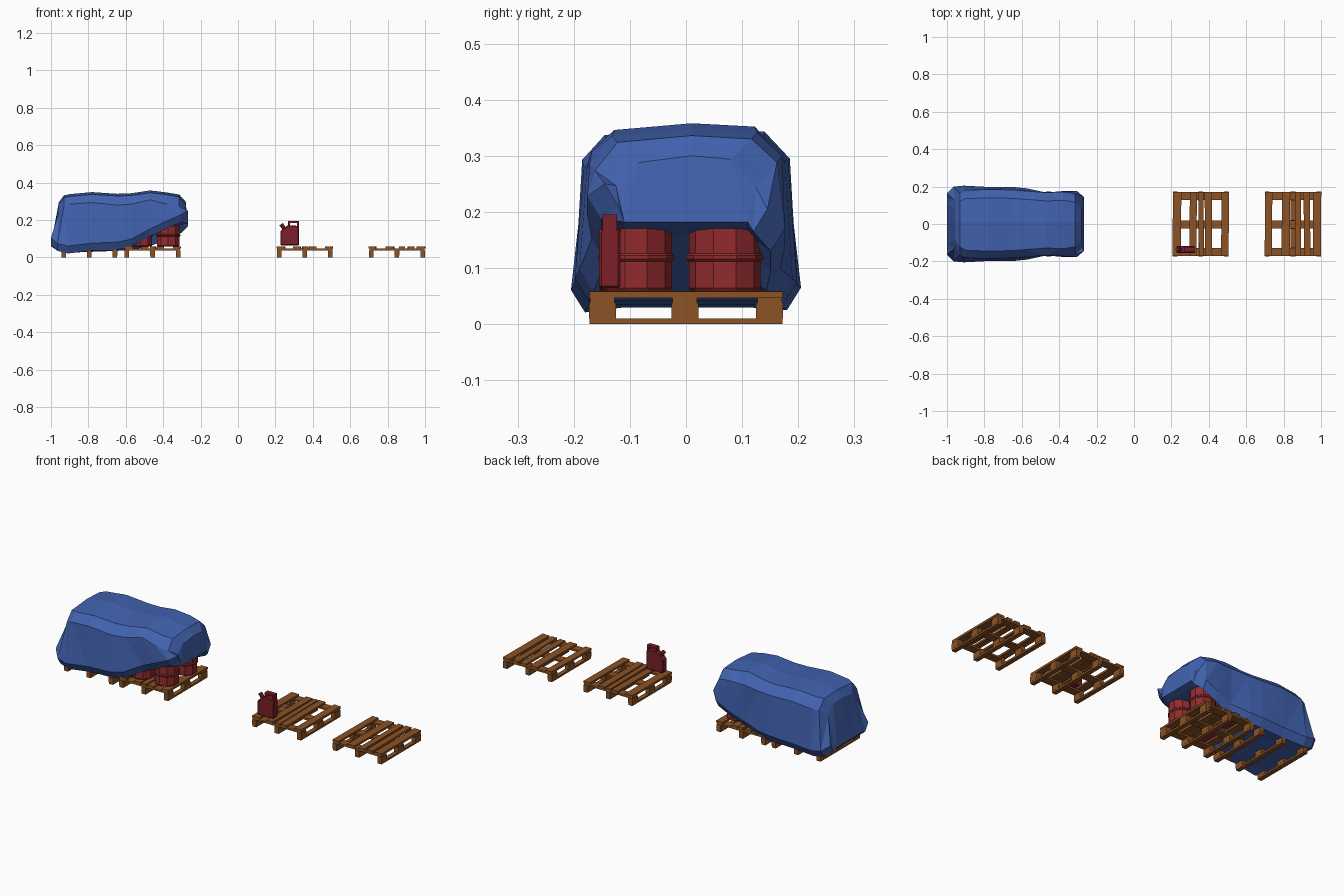
import bpy, bmesh, math, random
from mathutils import Matrix, Vector

if "Cube" in bpy.data.objects:
    bpy.data.objects.remove(bpy.data.objects["Cube"])

random.seed(4)


def material(name, rgb):
    m = bpy.data.materials.new(name)
    m.diffuse_color = (*rgb, 1)
    m.use_nodes = True
    m.node_tree.nodes["Principled BSDF"].inputs["Base Color"].default_value = m.diffuse_color
    return m


WOOD = material("brown wood", (0.26, 0.085, 0.018))
BLUE = material("blue tarp", (0.055, 0.125, 0.44))
RED = material("barrel red", (0.29, 0.024, 0.027))
DARK_RED = material("can dark red", (0.20, 0.014, 0.022))


def finish(bm, name, mat):
    bmesh.ops.recalc_face_normals(bm, faces=bm.faces[:])
    me = bpy.data.meshes.new(name)
    bm.to_mesh(me)
    bm.free()
    me.materials.append(mat)
    ob = bpy.data.objects.new(name, me)
    bpy.context.collection.objects.link(ob)
    return ob


def box(bm, x0, x1, y0, y1, z0, z1, turn=0.0):
    c = Vector(((x0 + x1) / 2, (y0 + y1) / 2, (z0 + z1) / 2))
    m = (Matrix.Translation(c) @ Matrix.Rotation(turn, 4, 'Z')
         @ Matrix.Diagonal((x1 - x0, y1 - y0, z1 - z0, 1)))
    bmesh.ops.create_cube(bm, size=1, matrix=m)


# Pallets: runners, blocks, cross boards and slightly crooked deck boards
DECK_A = [(-.15, -.105), (-.06, -.022), (-.012, .016), (.022, .06), (.11, .15)]
DECK_B = [(-.15, -.112), (-.06, -.016), (.01, .043), (.058, .092), (.107, .15)]


def pallet(name, cx, deck):
    bm = bmesh.new()
    for x in (-.137, 0, .137):
        box(bm, cx + x - .012, cx + x + .012, -.172, .172, 0, .010)
        for y in (-.149, -.002, .149):
            box(bm, cx + x - .0125, cx + x + .0125, y - .024, y + .024, .010, .038)
    for y in (-.149, -.002, .149):
        box(bm, cx - .148, cx + .148, y - .022, y + .022, .038, .048)
    for a, b in deck:
        lift = random.uniform(-.001, .001)
        box(bm, cx + a, cx + b, -.172, .172, .047, .058 + lift,
            random.uniform(-.014, .014))
    return finish(bm, name, WOOD)


pallet("empty_pallet", .85, DECK_B)
pallet("can_pallet", .357, DECK_A)
pallet("barrel_pallet", -.457, DECK_A)
pallet("covered_pallet", -.795, DECK_B)


# Barrels: turned profile with two raised hoops
def barrel(name, cx, cy, n=10):
    r = .066
    prof = [(r - .006, .059), (r - .002, .064), (r - .002, .112), (r + .002, .116),
            (r + .002, .122), (r - .002, .126), (r - .002, .176), (r + .002, .180),
            (r + .002, .186), (r - .002, .190), (r - .002, .232), (r - .008, .238)]
    bm = bmesh.new()
    rings = [[bm.verts.new((cx + q * math.cos(math.tau * (i + .5) / n),
                            cy + q * math.sin(math.tau * (i + .5) / n), z))
              for i in range(n)] for q, z in prof]
    for a, b in zip(rings, rings[1:]):
        for i in range(n):
            j = (i + 1) % n
            bm.faces.new((a[i], a[j], b[j], b[i]))
    bm.faces.new(rings[0])
    bm.faces.new(rings[-1])
    return finish(bm, name, RED)


for k, (x, y) in enumerate([(-.373, -.089), (-.373, .069), (-.52, -.09), (-.52, .072)]):
    barrel(f"barrel_{k + 1}", x, y)


# Tarp: draped closed loft along x
# x low, x high, low half width, high half width, hem front, hem back, underside, top
SECTIONS = [
    (-1.0, -.958, .165, .125, .065, .06, .07, .295),
    (-.965, -.93, .200, .165, .035, .035, .035, .332),
    (-.91, -.90, .205, .180, .021, .025, .030, .338),
    (-.78, -.78, .198, .185, .036, .030, .035, .349),
    (-.645, -.645, .198, .182, .042, .035, .042, .340),
    (-.57, -.57, .190, .176, .058, .040, .080, .343),
    (-.47, -.47, .168, .168, .112, .060, .125, .358),
    (-.38, -.38, .176, .172, .155, .095, .160, .347),
    (-.305, -.315, .176, .162, .188, .130, .172, .336),
    (-.268, -.280, .145, .125, .210, .165, .182, .300),
]
bm = bmesh.new()
rings = []
for xb, xt, w, wt, zf, zb, zc, zt in SECTIONS:
    wob = random.uniform(-.008, .008)
    pts = [(xb, -.11, zc), (xb, -w + .025, zf), (xb, -w, zf + .04),
           (xt, -wt, zt - .055 + wob), (xt, -wt + .04, zt - .012), (xt, .01, zt),
           (xt, wt - .045, zt - .006), (xt, wt, zt - .055 - wob),
           (xb, w, zb + .04), (xb, w - .025, zb), (xb, .11, zc), (xb, 0, zc)]
    rings.append([bm.verts.new(p) for p in pts])
n = 12
for a, b in zip(rings, rings[1:]):
    for i in range(n):
        j = (i + 1) % n
        bm.faces.new((a[i], a[j], b[j], b[i]))
bm.faces.new(rings[0])
bm.faces.new(rings[-1])
bmesh.ops.triangulate(bm, faces=bm.faces[:])
finish(bm, "tarp", BLUE)

# Fuel can: extruded side profile with handle and spout
bm = bmesh.new()
side = [(.226, .064), (.326, .064), (.326, .168), (.268, .172), (.258, .166), (.226, .140)]
f = bm.faces.new([bm.verts.new((x, -.155, z)) for x, z in side])
ext = bmesh.ops.extrude_face_region(bm, geom=[f])
bmesh.ops.translate(bm, verts=[v for v in ext["geom"] if isinstance(v, bmesh.types.BMVert)],
                    vec=(0, .038, 0))
bmesh.ops.recalc_face_normals(bm, faces=bm.faces[:])
bmesh.ops.bevel(bm, geom=bm.edges[:], offset=.004, segments=1, affect='EDGES')
finish(bm, "can_body", DARK_RED)

bm = bmesh.new()
box(bm, .268, .326, -.149, -.123, .184, .195)
box(bm, .268, .278, -.149, -.123, .168, .186)
box(bm, .316, .326, -.149, -.123, .164, .186)
finish(bm, "can_handle", DARK_RED)

bm = bmesh.new()
tilt = Matrix.Translation((.240, -.136, .164)) @ Matrix.Rotation(-.6, 4, 'Y')
bmesh.ops.create_cone(bm, cap_ends=True, segments=8, radius1=.011, radius2=.011,
                      depth=.032, matrix=tilt)
finish(bm, "can_spout", DARK_RED)
